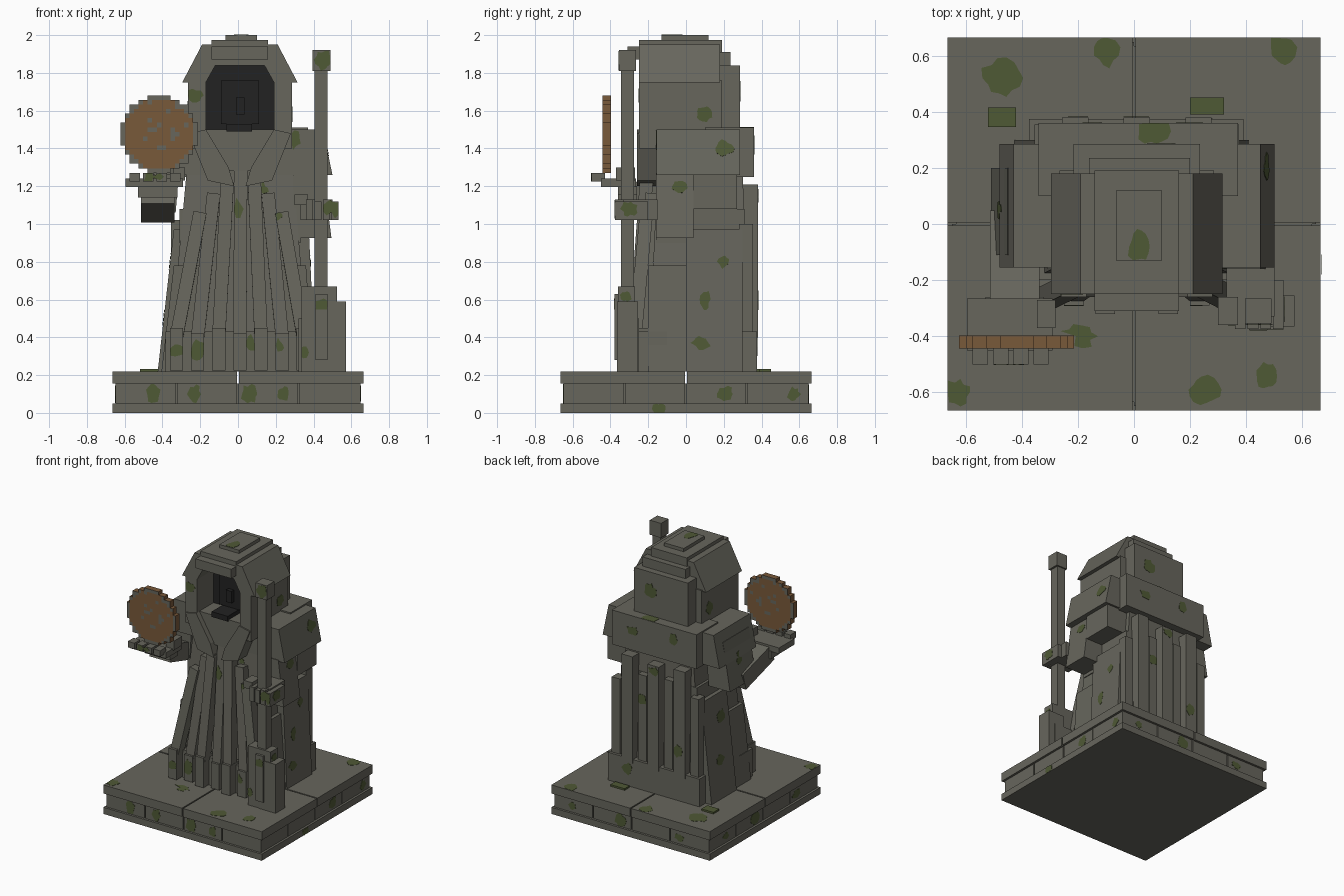
import bpy, bmesh, math, random
from mathutils import Vector, Matrix

random.seed(4)
cube = bpy.data.objects.get("Cube")
if cube:
    bpy.data.objects.remove(cube, do_unlink=True)


def material(name, r, g, b):
    mat = bpy.data.materials.new(name)
    mat.use_nodes = True
    mat.diffuse_color = (r, g, b, 1)
    shader = next(n for n in mat.node_tree.nodes if n.type == 'BSDF_PRINCIPLED')
    shader.inputs["Base Color"].default_value = (r, g, b, 1)
    return mat


STONE = material("grey stone", .135, .132, .108)
MOSS = material("green moss", .078, .1, .036)
COPPER = material("brown copper", .19, .1, .042)
SHADOW = material("dark face", .016, .016, .016)


def finish(name, bm, *mats):
    bmesh.ops.recalc_face_normals(bm, faces=bm.faces)
    mesh = bpy.data.meshes.new(name)
    bm.to_mesh(mesh)
    bm.free()
    for mat in mats:
        mesh.materials.append(mat)
    obj = bpy.data.objects.new(name, mesh)
    bpy.context.scene.collection.objects.link(obj)
    return obj


def box(name, x, y, z, mat=STONE, top_x=None, top_y=None):
    """Box from (low, high) ranges; the top rectangle may differ."""
    bm = bmesh.new()
    bmesh.ops.create_cube(bm, size=1)
    for v in bm.verts:
        high = v.co.z > 0
        xs = top_x if high and top_x else x
        ys = top_y if high and top_y else y
        v.co = (xs[v.co.x > 0], ys[v.co.y > 0], z[high])
    return finish(name, bm, mat)


def prism(name, outline, y, mat=STONE, side=1, cx=.01):
    """Extrude an x-z outline along y, optionally mirrored."""
    bm = bmesh.new()
    face = bm.faces.new([bm.verts.new((cx + side * px, y[0], pz)) for px, pz in outline])
    new = bmesh.ops.extrude_face_region(bm, geom=[face])["geom"]
    for v in new:
        if isinstance(v, bmesh.types.BMVert):
            v.co.y = y[1]
    return finish(name, bm, mat)


def beam(name, start, end, width, depth, mat=STONE):
    """Square bar running between two points, its width along x."""
    a, b = Vector(start), Vector(end)
    d = (b - a).normalized()
    ya = d.cross(Vector((1, 0, 0))).normalized()
    basis = Matrix((ya.cross(d), ya, d)).transposed().to_4x4()
    size = Matrix.Diagonal((width, depth, (b - a).length, 1))
    bm = bmesh.new()
    bmesh.ops.create_cube(bm, size=1, matrix=Matrix.Translation((a + b) / 2) @ basis @ size)
    return finish(name, bm, mat)


# Plinth: bottom slab, course of bricks, four paving tiles
E = .665
box("plinth_slab", (-E, E), (-E, E), (0, .05))
box("plinth_core", (-.635, .635), (-.635, .635), (.05, .155))
for turn in range(4):
    for i in range(4):
        x0 = -.648 + i * .324
        brick = box("plinth_brick", (x0, x0 + .316), (-.648, -.58), (.05, .155))
        brick.data.transform(Matrix.Rotation(turn * math.pi / 2, 4, 'Z'))
for sx in (-1, 1):
    for sy in (-1, 1):
        box("paving_tile", sorted((sx * .005, sx * E)), sorted((sy * .005, sy * E)), (.155, .22))

# Robe core, side panels and hem
box("robe_core", (-.37, .38), (-.2, .33), (.22, 1.3), top_x=(-.27, .29), top_y=(-.15, .3))
box("robe_side_right", (-.425, -.2), (.0, .3), (.22, .97), top_x=(-.34, -.2))
box("robe_side_left", (.2, .41), (.0, .3), (.22, .97), top_x=(.2, .375))
box("robe_front_right", (-.405, -.2), (-.2, .0), (.22, .78), top_x=(-.34, -.2))
box("robe_front_left", (.2, .4), (-.2, .0), (.22, .78), top_x=(.2, .36))
box("robe_waist", (-.31, .33), (-.16, .31), (.9, 1.08))
box("back_hem", (-.375, .39), (.15, .375), (.22, .43))
box("front_hem", (-.385, .39), (-.25, -.1), (.22, .43))

# Fan of folds down the front, each ending in a block
for i in range(-3, 4):
    low, high = .01 + i * .112, .015 + i * .072
    peak = 1.32 - .08 * abs(i) - .02 * (i % 2)
    out = .03 * (i % 2)
    beam("front_fold", (low, -.24 - out, .4), (high, -.18 - out, peak), .07, .07)
    box("fold_foot", (low - .035, low + .035), (-.29 - out, -.2), (.225, .42 + out))

# Upright folds down the back
for i in range(7):
    x = .01 + (i - 3) * .11
    height = (1.02, 1.21, 1.1, 1.19, 1.08, 1.21, 1.0)[i]
    wide = .035 + .012 * (i % 2)
    box("back_fold", (x - wide, x + wide), (.28, .355 + .025 * (i % 2)), (.4, height))

# Shoulder cape
box("shoulder_cape", (-.48, .5), (-.155, .285), (1.26, 1.5), top_x=(-.43, .45))
box("back_cape", (-.34, .37), (.1, .36), (1.25, 1.51))

# Hood
for side in (1, -1):
    prism("hood_slope", [(.2, 1.95), (.305, 1.75), (.18, 1.75), (.13, 1.84), (.13, 1.95)],
          (-.25, .18), side=side)
    prism("hood_wall", [(.18, 1.76), (.275, 1.76), (.275, 1.4), (.18, 1.4)], (-.25, .19), side=side)
    # Lapels meeting in a V under the chin
    prism("lapel", [(.18, 1.5), (.27, 1.48), (.17, 1.23), (.03, 1.2), (.06, 1.3)],
          (-.26, -.1), side=side)
box("hood_roof", (-.14, .16), (-.25, .19), (1.84, 1.975))
box("hood_crown", (-.065, .1), (-.13, .12), (1.96, 2))
box("hood_visor", (-.14, .16), (-.31, -.2), (1.87, 1.94))
box("hood_rear_upper", (-.16, .2), (.1, .235), (1.5, 1.91))
box("hood_rear", (-.215, .235), (.1, .285), (1.5, 1.84))
box("hood_filling", (-.18, .2), (.0, .18), (1.3, 1.86))
prism("chest_bib", [(-.18, 1.5), (.18, 1.5), (.06, 1.28), (-.06, 1.28)], (-.22, .0))

# Shadowed face
prism("face", [(-.18, 1.5), (.18, 1.5), (.18, 1.75), (.13, 1.84), (-.13, 1.84), (-.18, 1.75)],
      (-.05, .02), SHADOW)
box("face_mask", (-.09, .11), (-.1, -.02), (1.53, 1.76), SHADOW)
box("nose", (-.01, .035), (-.13, -.05), (1.58, 1.67), SHADOW)
box("chin", (-.06, .075), (-.23, -.05), (1.49, 1.53), SHADOW)

# Left arm gripping the staff
box("left_upper_sleeve", (.29, .47), (.04, .27), (1.08, 1.3))
box("left_sleeve", (.3, .495), (-.16, .04), (.925, 1.27), top_x=(.29, .45))
box("left_hand", (.33, .5), (-.33, -.15), (1.02, 1.13))
for i in range(4):
    x = .36 + i * .045
    box("left_finger", (x, x + .038), (-.375, -.2), (1.02, 1.13 - .01 * (i % 2)))
box("left_thumb", (.3, .37), (-.36, -.26), (1.1, 1.155))

# Right arm with its raised open palm
box("right_sleeve", (-.51, -.33), (-.11, .2), (1.06, 1.42), top_x=(-.45, -.3))
beam("right_forearm", (-.425, .03, 1.07), (-.425, -.31, 1.17), .175, .13)
box("right_cuff", (-.53, -.32), (-.36, -.26), (1.14, 1.2))
box("right_palm", (-.595, -.29), (-.45, -.265), (1.195, 1.24))
box("right_thumb", (-.345, -.28), (-.37, -.27), (1.23, 1.3))
for i in range(4):
    x = -.575 + i * .072
    box("right_finger", (x, x + .055), (-.5, -.43), (1.225, 1.27))

# Staff and the block at its foot
box("staff_pole", (.405, .475), (-.345, -.275), (.22, 1.82))
box("staff_head", (.395, .49), (-.355, -.265), (1.81, 1.92))
box("foot_block", (.32, .52), (-.34, -.25), (.22, .5))
box("foot_block_tall", (.335, .525), (-.36, -.27), (.22, .67))
box("foot_block_wide", (.43, .572), (-.365, -.255), (.22, .59))
box("foot_block_plate", (.41, .475), (-.378, -.35), (.28, .63))

# Stepped disc standing on the palm
bm = bmesh.new()
CELLS, R = 17, .205
upright = Matrix.Translation((-.418, -.443, 1.476)) @ Matrix.Rotation(math.pi / 2, 4, 'X')
bmesh.ops.create_grid(bm, x_segments=CELLS, y_segments=CELLS, size=R)
outside = [f for f in bm.faces if f.calc_center_median().length > R]
bmesh.ops.delete(bm, geom=outside, context='FACES')
front = list(bm.faces)
for f in front:
    rim = f.calc_center_median().length > R - .02
    f.material_index = int(rim or random.random() < .06)
new = bmesh.ops.extrude_face_region(bm, geom=front, use_keep_orig=True)["geom"]
for v in new:
    if isinstance(v, bmesh.types.BMVert):
        v.co.z -= .046
for f in bm.faces:
    if abs(f.normal.z) < .5:
        f.material_index = 0
bm.transform(upright)
finish("disc", bm, COPPER, STONE)

# Moss clumps lying on the paving
box("moss_clump", (-.52, -.42), (.345, .415), (.22, .233), MOSS)
box("moss_clump", (.2, .32), (.39, .45), (.22, .233), MOSS)

# Irregular moss plates, dropped onto whichever surface lies along a direction
bpy.context.view_layer.update()
graph = bpy.context.evaluated_depsgraph_get()
X, Y, Z = (Vector(a) for a in ((1, 0, 0), (0, 1, 0), (0, 0, 1)))


def cast(u_axis, v_axis, look, u, v):
    start = u_axis * u + v_axis * v - look * 3
    return bpy.context.scene.ray_cast(graph, start, look)[:3]


def moss(u_axis, v_axis, look, spots, radius=.04):
    bm = bmesh.new()
    for u, v in spots:
        hit, centre, normal = cast(u_axis, v_axis, look, u, v)
        if not hit:
            continue
        ring, sx, sy = [], random.uniform(.7, 1.4), random.uniform(.7, 1.4)
        for k in range(14):
            a = math.tau * k / 14
            r = radius * random.uniform(.7, 1.15)
            # Pull each point inwards until it rests on the same face
            for step in range(10):
                t = r * (1 - step / 10)
                ok, p, n = cast(u_axis, v_axis, look, u + t * sx * math.cos(a), v + t * sy * math.sin(a))
                if ok and n.dot(normal) > .99 and abs((p - centre).dot(normal)) < .002:
                    ring.append(bm.verts.new(p + normal * .003))
                    break
        if len(ring) > 2:
            face = bm.faces.new(ring)
            bmesh.ops.extrude_face_region(bm, geom=[face], use_keep_orig=True)
            bm.verts.ensure_lookup_table()
            for vert in bm.verts[-len(ring):]:
                vert.co -= normal * .002
    finish("moss_patches", bm, MOSS)


moss(X, Z, Y, [(-.45, .1), (-.23, .1), (.06, .1), (.24, .1), (-.21, .33), (.06, .37), (.2, .36),
               (-.32, .33), (-.02, 1.08), (.2, 1.04), (.44, .57), (.5, 1.08), (.3, 1.45),
               (-.23, 1.68), (.45, 1.87), (-.45, 1.25), (.13, 1.17), (.34, .32)])
moss(Y, Z, -X, [(.21, .1), (.57, .1), (-.14, .02), (.08, .37), (.1, .6), (.2, .8), (.2, 1.4),
                (.1, 1.58), (-.03, 1.2), (-.3, 1.08), (-.32, .6)])
moss(X, Z, -Y, [(-.4, .1), (.1, .1), (.5, .1), (-.2, .6), (.12, .9), (.0, 1.15), (.2, 1.4),
                (-.15, 1.42), (.1, 1.7), (.23, .35)])
moss(Y, Z, X, [(-.4, .1), (.1, .1), (.45, .1), (.15, .5), (.1, .8), (.05, 1.25), (.1, 1.6)])
moss(X, Y, -Z, [(-.47, .52), (-.1, .63), (.53, .63), (.25, -.59), (.47, -.54), (-.63, -.6),
                (.02, -.08), (-.2, -.4), (.07, .33)], .055)
